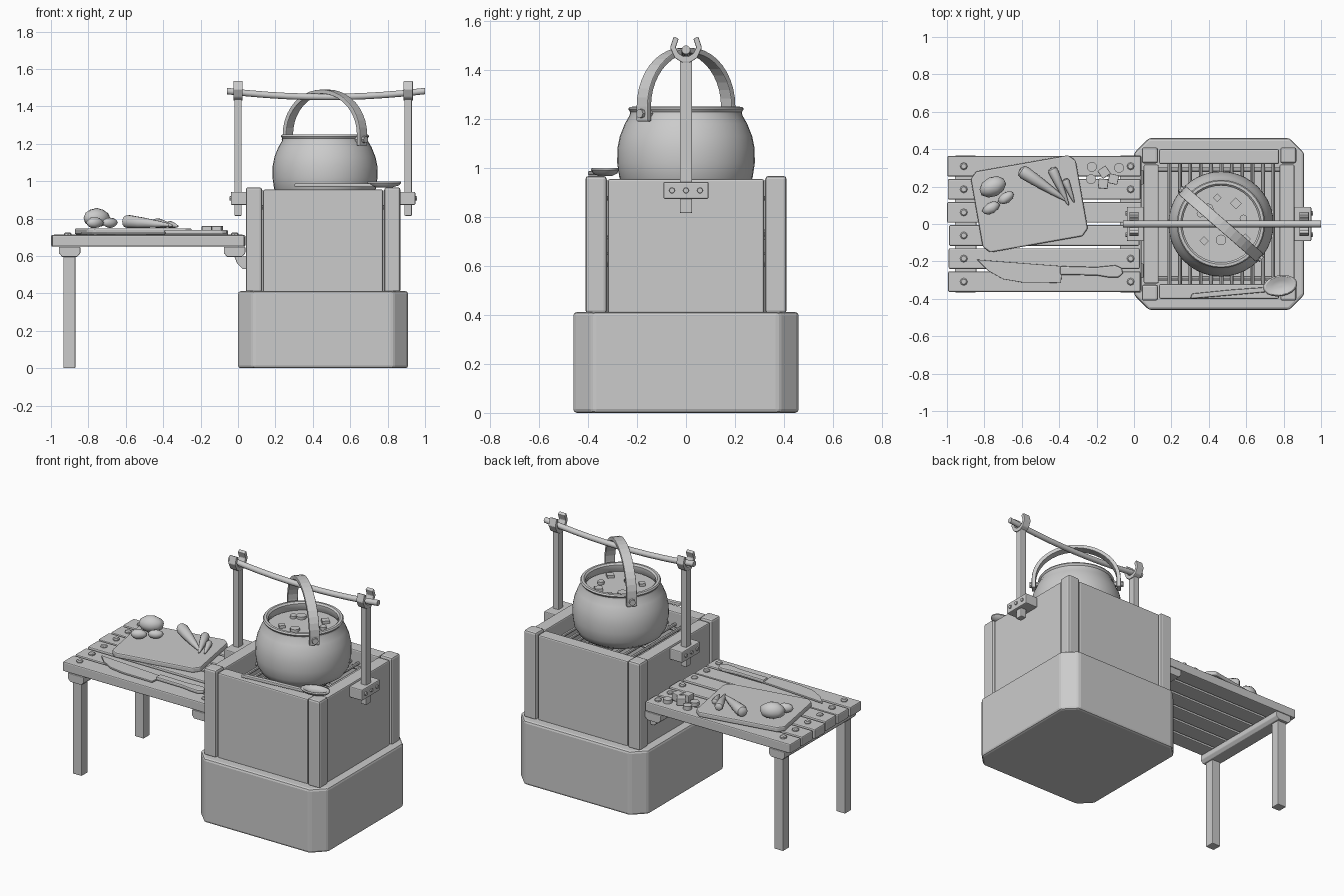
import bpy, bmesh, math, random
from mathutils import Vector, Matrix

if "Cube" in bpy.data.objects:
    bpy.data.objects.remove(bpy.data.objects["Cube"])

random.seed(4)


def finish(name, bm, bevel=0.0, smooth=False, segs=2):
    bmesh.ops.recalc_face_normals(bm, faces=bm.faces)
    me = bpy.data.meshes.new(name)
    bm.to_mesh(me)
    bm.free()
    ob = bpy.data.objects.new(name, me)
    bpy.context.collection.objects.link(ob)
    if bevel:
        m = ob.modifiers.new("bevel", "BEVEL")
        m.width, m.segments, m.limit_method = bevel, segs, "ANGLE"
    if smooth:
        bpy.context.view_layer.objects.active = ob
        ob.select_set(True)
        bpy.ops.object.shade_smooth_by_angle(angle=math.radians(40))
        ob.select_set(False)
    return ob


def box(name, x0, x1, y0, y1, z0, z1, bevel=0.008):
    bm = bmesh.new()
    bmesh.ops.create_cube(bm, size=1)
    for v in bm.verts:
        v.co = Vector(((x0 + x1) / 2 + v.co.x * (x1 - x0), (y0 + y1) / 2 + v.co.y * (y1 - y0),
                       (z0 + z1) / 2 + v.co.z * (z1 - z0)))
    return finish(name, bm, bevel)


def prism(name, pts, a, b, axis="z", bevel=0.005):
    """Extrude a flat outline from a to b along an axis."""
    place = {"z": lambda p, h: (p[0], p[1], h), "x": lambda p, h: (h, p[0], p[1]),
             "y": lambda p, h: (p[0], h, p[1])}[axis]
    bm = bmesh.new()
    lo = [bm.verts.new(place(p, a)) for p in pts]
    hi = [bm.verts.new(place(p, b)) for p in pts]
    bm.faces.new(lo)
    bm.faces.new(hi)
    for i in range(len(pts)):
        j = (i + 1) % len(pts)
        bm.faces.new((lo[i], lo[j], hi[j], hi[i]))
    return finish(name, bm, bevel)


def rings(name, path, seg=12):
    """Stack rings (x, y, z, radius) facing from the first point to the last."""
    d = Vector(path[-1][:3]) - Vector(path[0][:3])
    rot = d.to_track_quat("Z", "Y").to_matrix()
    bm = bmesh.new()
    loops = []
    for x, y, z, r in path:
        loops.append([bm.verts.new(Vector((x, y, z)) + rot @ Vector((
            r * math.cos(math.tau * k / seg), r * math.sin(math.tau * k / seg), 0))) for k in range(seg)])
    for a, b in zip(loops, loops[1:]):
        for k in range(seg):
            bm.faces.new((a[k], a[(k + 1) % seg], b[(k + 1) % seg], b[k]))
    bm.faces.new(loops[0])
    bm.faces.new(loops[-1])
    return finish(name, bm, smooth=True)


def blob(name, loc, radii, turn):
    bm = bmesh.new()
    bmesh.ops.create_icosphere(bm, subdivisions=2, radius=1)
    for v in bm.verts:
        v.co *= random.uniform(0.95, 1.05)
    bm.transform(Matrix.Translation(loc) @ Matrix.Rotation(math.radians(turn), 4, "Z")
                 @ Matrix.Diagonal((*radii, 1)))
    return finish(name, bm, smooth=True)


CX = 0.455

# Stone base with clipped corners
c = 0.08
prism("base_block", [(c, -.46), (.91 - c, -.46), (.91, -.46 + c), (.91, .46 - c), (.91 - c, .46),
                     (c, .46), (0, .46 - c), (0, -.46 + c)], 0, 0.412, bevel=0.015)

# Fire box: four posts and four walls
for sx in (-1, 1):
    for sy in (-1, 1):
        px, py = CX + sx * 0.37, sy * 0.367
        box("corner_post", px - .043, px + .043, py - .043, py + .043, .405, .967, .012)
    wx = CX + sx * 0.363
    box("side_wall", wx - .04, wx + .04, -.318, .318, .405, .955)
for sy in (-1, 1):
    box("end_wall", .135, .775, sy * .36 - .04, sy * .36 + .04, .405, .955)

# Grate inside the box
for y in (-.29, 0, .29):
    rings("grate_rail", [(.12, y, .86, .012), (.79, y, .86, .012)], 8)
for i in range(11):
    x = .19 + i * .0555
    rings("grate_bar", [(x, -.33, .876, .01), (x, .33, .876, .01)], 8)

# Cooking pot and soup
PX = 0.465
profile = [(.885, .17), (.895, .215), (.92, .25), (.96, .272), (1.02, .281), (1.08, .28), (1.13, .27),
           (1.18, .25), (1.215, .23), (1.228, .228), (1.24, .236), (1.249, .23), (1.25, .215),
           (1.24, .205), (1.215, .205), (1.19, .22), (1.12, .24), (1.11, .2)]
# drawn up to the rim and down inside
rings("pot", [(PX, 0, z, r) for z, r in profile], 40)
rings("soup", [(PX, 0, 1.15, .228), (PX, 0, 1.195, .212)], 40)
for i, (x, y, r) in enumerate([(-.07, .08, .03), (.08, .11, .032), (-.11, .055, .02), (-.09, -.09, .025),
                               (0, -.085, .028), (.13, -.08, .03), (.12, .03, .02), (-.02, .14, .022)]):
    rings("soup_piece", [(PX + x, y, 1.18, r), (PX + x, y, 1.212, r)], 12 if i % 2 == 0 else 4)

# Arched pot handle, set diagonally
outline = [(-.275, 1.19), (-.275, 1.25)]
for inner in (0, 1):
    r, h = ((.275, .24), (.25, .217))[inner]
    arc = [(-r * math.cos(t), 1.25 + h * math.sin(t)) for t in (math.pi * k / 20 for k in range(1, 20))]
    outline += arc if not inner else arc[::-1]
    if not inner:
        outline += [(.275, 1.25), (.275, 1.19), (.25, 1.19), (.25, 1.25)]
outline += [(-.25, 1.25), (-.25, 1.19)]
h = prism("pot_handle", outline, -.03, .03, "y", .004)
h.location.x, h.rotation_euler.z = PX, math.radians(-41)
for s in (-1, 1):
    rivet = rings("handle_rivet", [(s * .225, 0, 1.222, .019), (s * .29, 0, 1.222, .019)], 8)
    rivet.location.x, rivet.rotation_euler.z = PX, math.radians(-41)

# Forked uprights, mounting blocks and studs
half = [(.015, 1.43), (.045, 1.448), (.065, 1.49), (.05, 1.537), (.03, 1.527), (.042, 1.492),
        (.03, 1.468), (.012, 1.456)]
fork = half + [(-y, z) for y, z in reversed(half)]
for s in (-1, 1):
    x = CX + s * .455
    box("upright", x - .02, x + .02, -.025, .025, .815, 1.452, .005)
    prism("fork", fork, x - .025, x + .025, "x", .004)
    a, b = sorted((x - s * .055, x + s * .038))
    box("mount_block", a, b, -.092, .092, .873, .943, .006)
    for y in (-.057, 0, .057):
        rings("stud", [(x + s * .03, y, .908, .013), (x + s * .046, y, .908, .011)], 8)

# Sagging cross pole
rings("cross_pole", [(-.06 + 1.06 * t / 10, 0, 1.45 + .032 * (t / 5 - 1) ** 2, .018) for t in range(11)], 10)

# Table: planks, bolts, beams, legs and wedges
for i in range(6):
    y = .309 - i * .1235
    e = random.uniform(0, .012)
    box("plank", -1 + e, .04 - e, y - .055, y + .055, .65, .713 + random.uniform(-.003, .003), .007)
    for x in (-.91, -.018):
        rings("bolt", [(x, y, .70, .02), (x, y, .719, .02), (x, y, .725, .014)], 8)
for x in (-.9, -.018):
    prism("cross_beam", [(x - .057, .648), (x - .057, .615), (x - .04, .595), (x + .04, .595),
                         (x + .057, .615), (x + .057, .648)], -.365, .365, "y", .004)
for s in (-1, 1):
    box("table_leg", -.934, -.87, s * .315 - .032, s * .315 + .032, 0, .6, .005)
    prism("wedge", [(-.02, .6), (.05, .6), (.05, .53), (.025, .53), (-.005, .56)],
          s * .25 - .04, s * .25 + .04, "y", .004)

# Cutting board
w, d, k = .285, .22, .035
board = prism("cutting_board", [(-w + k, -d), (w - k, -d), (w, -d + k), (w, d - k), (w - k, d),
                                (-w + k, d), (-w, d - k), (-w, -d + k)], .715, .748, bevel=.008)
board.location = (-.56, .108, 0)
board.rotation_euler.z = math.radians(10)

# Knife
prism("knife_blade", [(-.84, -.19), (-.72, -.2), (-.385, -.225), (-.39, -.315), (-.6, -.312),
                      (-.7, -.295), (-.78, -.25)], .717, .728, bevel=.002)
prism("knife_handle", [(-.395, -.225), (-.2, -.23), (-.1, -.22), (-.065, -.235), (-.058, -.265),
                       (-.085, -.287), (-.14, -.285), (-.2, -.275), (-.395, -.272)], .715, .74, bevel=.008)

# Vegetables on the board
for x0, y0, x1, y1, r in [(-.61, .29, -.36, .125, .036), (-.44, .3, -.35, .1, .027),
                          (-.37, .24, -.32, .115, .02)]:
    prof = [(0, .4), (.03, .85), (.1, 1), (.35, .85), (.7, .55), (.95, .25), (1, .08)]
    rings("carrot", [(x0 + (x1 - x0) * t, y0 + (y1 - y0) * t, .75 + r * (1 - .6 * t), r * q)
                     for t, q in prof], 10)
blob("potato", (-.755, .2, .803), (.075, .052, .052), 25)
blob("potato", (-.685, .14, .778), (.046, .028, .028), 35)
blob("potato", (-.765, .085, .778), (.05, .03, .03), 30)

# Chopped pieces on the table
for i, (x, y) in enumerate([(-.225, .305), (-.23, .24), (-.165, .215), (-.16, .277), (-.11, .24), (-.08, .3)]):
    if i in (0, 1, 5):
        rings("round_slice", [(x, y, .713, .027), (x, y, .737, .027)], 10)
    else:
        cube = box("diced_piece", -.026, .026, -.026, .026, .713, .76, .004)
        cube.location = (x, y, 0)
        cube.rotation_euler.z = random.uniform(0, 1.5)

# Wooden spoon resting on the fire box
prism("spoon_handle", [(.3, -.4), (.31, -.372), (.5, -.353), (.7, -.338), (.73, -.362), (.5, -.383)],
      .968, .988, bevel=.006)
bowl = rings("spoon_bowl", [(0, 0, 0, .5), (0, 0, .01, .85), (0, 0, .024, 1), (0, 0, .032, .97),
                            (0, 0, .031, .85), (0, 0, .018, .5), (0, 0, .0175, .1)], 20)
bowl.location = (.782, -.33, .967)
bowl.scale = (.092, .056, 1)
bowl.rotation_euler.z = math.radians(10)
